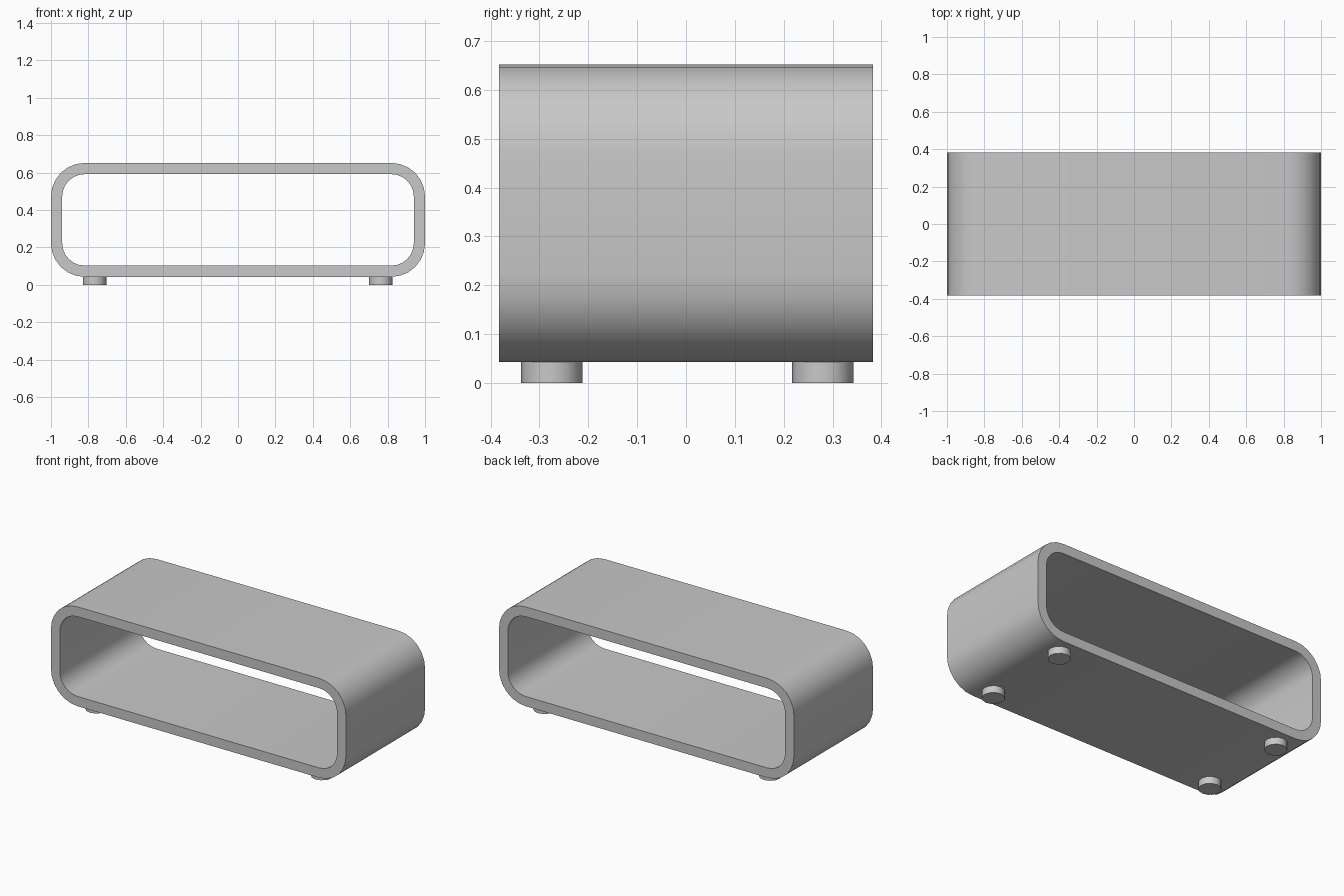
import bpy
import bmesh
from math import sin, cos, pi

if "Cube" in bpy.data.objects:
    bpy.data.objects.remove(bpy.data.objects["Cube"], do_unlink=True)

GREY = (0.58, 0.58, 0.58, 1)
grey = bpy.data.materials.new("plain grey")
grey.use_nodes = True
grey.diffuse_color = GREY
grey.node_tree.nodes["Principled BSDF"].inputs["Base Color"].default_value = GREY

FOOT_HEIGHT, TOP = 0.043, 0.652
HALF_DEPTH, WALL, RADIUS, STEPS = 0.383, 0.06, 0.18, 6
MID = (FOOT_HEIGHT + TOP) / 2
HALF_HEIGHT = (TOP - FOOT_HEIGHT) / 2


def finish(obj):
    obj.data.materials.append(grey)
    bpy.ops.object.select_all(action="DESELECT")
    obj.select_set(True)
    bpy.context.view_layer.objects.active = obj
    bpy.ops.object.shade_smooth_by_angle(angle=pi / 5)


def rounded_rectangle(inset):
    """Outline in x and z, shrunk evenly by inset."""
    r = RADIUS - inset
    points = []
    for corner, (sx, sz) in enumerate([(1, 1), (-1, 1), (-1, -1), (1, -1)]):
        for i in range(STEPS + 1):
            a = (corner + i / STEPS) * pi / 2
            points.append((sx * (1 - RADIUS) + r * cos(a),
                           MID + sz * (HALF_HEIGHT - RADIUS) + r * sin(a)))
    return points


# Open rounded sleeve: four loops joined into a closed wall
bm = bmesh.new()
loops = [[bm.verts.new((x, y, z)) for x, z in rounded_rectangle(inset)]
         for inset, y in [(0, -HALF_DEPTH), (0, HALF_DEPTH),
                          (WALL, HALF_DEPTH), (WALL, -HALF_DEPTH)]]
for k, loop in enumerate(loops):
    other = loops[(k + 1) % len(loops)]
    for i in range(len(loop)):
        j = (i + 1) % len(loop)
        bm.faces.new((loop[i], loop[j], other[j], other[i]))
bmesh.ops.recalc_face_normals(bm, faces=bm.faces)
mesh = bpy.data.meshes.new("shelf_body")
bm.to_mesh(mesh)
bm.free()
body = bpy.data.objects.new("shelf_body", mesh)
bpy.context.collection.objects.link(body)
finish(body)

# Four short round feet
for side, x in [("right", -0.767), ("left", 0.763)]:
    for end, y in [("front", -0.275), ("back", 0.28)]:
        bpy.ops.mesh.primitive_cylinder_add(
            vertices=12, radius=0.063, depth=FOOT_HEIGHT,
            location=(x, y, FOOT_HEIGHT / 2))
        foot = bpy.context.object
        foot.name = f"{end}_{side}_foot"
        finish(foot)
